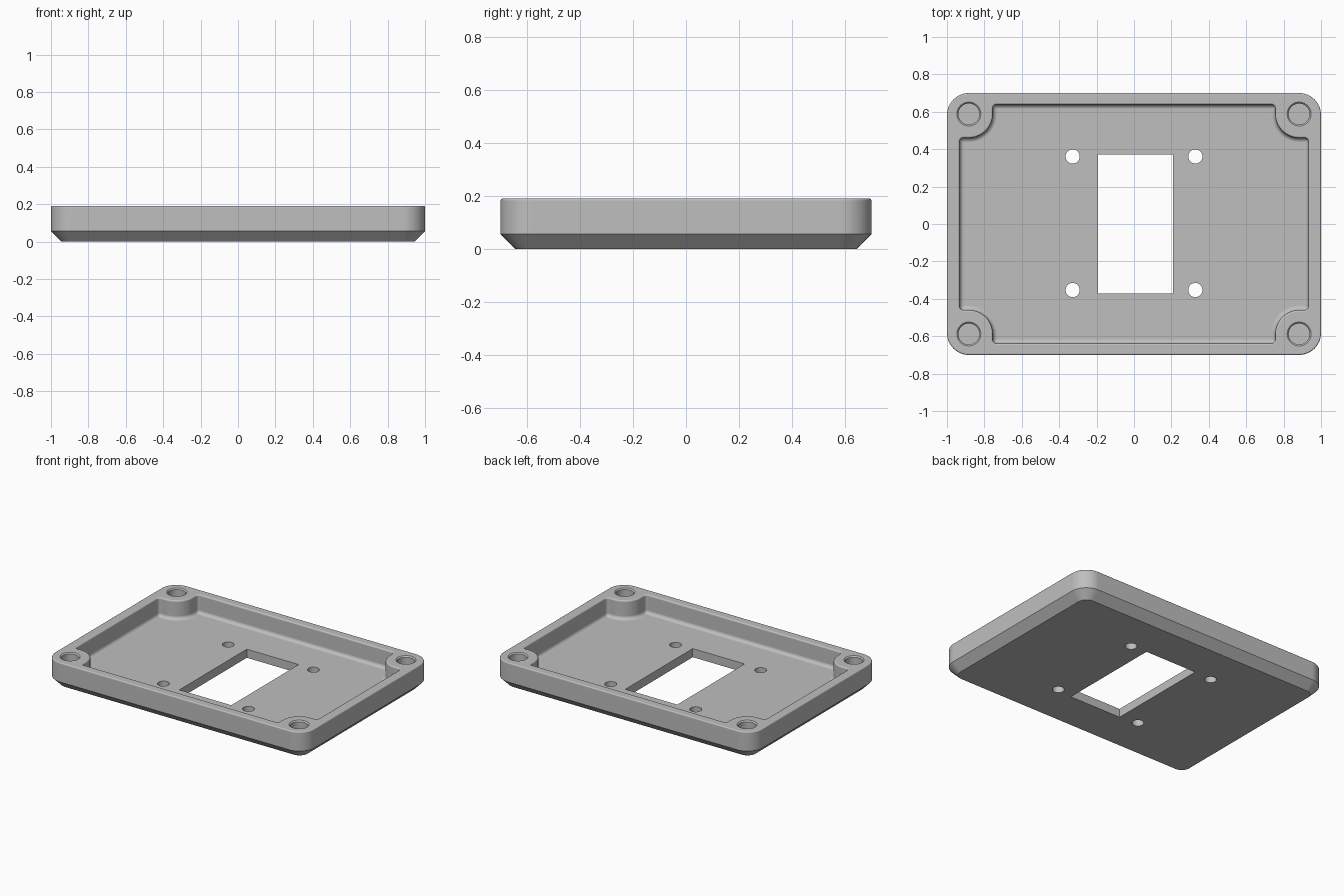
import bpy
import bmesh
from math import cos, sin, pi, radians

default = bpy.data.objects.get("Cube")
if default:
    bpy.data.objects.remove(default, do_unlink=True)

# Main dimensions
HALF_X, HALF_Y, HEIGHT, FLOOR = 1.0, 0.7, 0.19, 0.06
CORNER_R, CHAMFER = 0.118, 0.056
BOSS_X, BOSS_Y, BOSS_R = 0.883, 0.588, 0.118
CAV_X, CAV_Y = 0.942, 0.648
QUARTERS = [(1, 1), (-1, 1), (-1, -1), (1, -1)]

grey = bpy.data.materials.new("light_grey")
grey.use_nodes = True
colour = (0.52, 0.52, 0.52, 1)
grey.diffuse_color = colour
grey.node_tree.nodes["Principled BSDF"].inputs["Base Color"].default_value = colour


def arc(cx, cy, r, start, end, steps):
    angles = [radians(start + (end - start) * i / steps) for i in range(steps + 1)]
    return [(cx + r * cos(a), cy + r * sin(a)) for a in angles]


def four_way(quarter):
    """Mirror one quarter of an outline into a closed loop."""
    loop = []
    for sx, sy in QUARTERS:
        pts = quarter if sx * sy > 0 else quarter[::-1]
        loop += [(sx * x, sy * y) for x, y in pts]
    return loop


def outer_outline(inset):
    r = CORNER_R - inset
    return four_way(arc(HALF_X - CORNER_R, HALF_Y - CORNER_R, r, 0, 90, 14))


def cavity_outline(inset):
    """Rectangle whose corners are notched around the screw bosses."""
    w, h, rad = CAV_X - inset, CAV_Y - inset, BOSS_R + inset
    r = max(0.03 - inset, 0.004)
    return four_way(arc(w - r, BOSS_Y - rad - r, r, 0, 90, 5)
                    + arc(BOSS_X, BOSS_Y, rad, 270, 180, 16)
                    + arc(BOSS_X - rad - r, h - r, r, 0, 90, 5))


def circle(cx, cy, r, n=40):
    return arc(cx, cy, r, 0, 360, n)[:-1]


def loft(bm, sections):
    """Skin (outline, z) sections from bottom to top and cap both ends."""
    rings = [[bm.verts.new((x, y, z)) for x, y in pts] for pts, z in sections]
    for low, high in zip(rings, rings[1:]):
        for i in range(len(low)):
            j = (i + 1) % len(low)
            bm.faces.new((low[i], low[j], high[j], high[i]))
    bm.faces.new(rings[0][::-1])
    bm.faces.new(rings[-1])


def make_object(name, solids):
    bm = bmesh.new()
    for sections in solids:
        loft(bm, sections)
    bmesh.ops.recalc_face_normals(bm, faces=bm.faces)
    mesh = bpy.data.meshes.new(name)
    bm.to_mesh(mesh)
    bm.free()
    mesh.materials.append(grey)
    obj = bpy.data.objects.new(name, mesh)
    bpy.context.collection.objects.link(obj)
    return obj


# Outer body: chamfered underside and lightly rounded top edge
ROUND = 0.008
body = [(outer_outline(CHAMFER), 0), (outer_outline(0), CHAMFER)]
for i in range(5):
    a = pi / 2 * i / 4
    body.append((outer_outline(ROUND * (1 - cos(a))), HEIGHT - ROUND * (1 - sin(a))))
lid = make_object("enclosure_lid", [body])

# Cavity: filleted floor edge, straight wall, rounded rim
FILLET, RIM = 0.024, 0.01
cavity = []
for i in range(7):
    a = pi / 2 * i / 6
    cavity.append((cavity_outline(RIM + FILLET * (1 - sin(a))), FLOOR + FILLET * (1 - cos(a))))
for i in range(5):
    a = pi / 2 * i / 4
    cavity.append((cavity_outline(RIM * cos(a)), HEIGHT - RIM * (1 - sin(a))))
cavity.append((cavity_outline(0), HEIGHT + 0.1))

# Blind screw pockets in the corner bosses
pockets = []
for sx, sy in QUARTERS:
    x, y = sx * BOSS_X, sy * BOSS_Y
    pockets.append([(circle(x, y, r), z) for r, z in
                    ((0.056, 0.07), (0.056, 0.182), (0.064, HEIGHT), (0.064, 0.3))])

# Window and its four mounting holes
window = [(-0.192, -0.371), (0.208, -0.371), (0.208, 0.371), (-0.192, 0.371)]
openings = [[(window, -0.1), (window, 0.15)]]
for sx, sy in QUARTERS:
    hole = circle(sx * 0.328, sy * 0.357 + 0.004, 0.038, 32)
    openings.append([(hole, -0.1), (hole, 0.15)])

# Cut everything out of the body
cutters = [make_object("cavity_cutter", [cavity]),
           make_object("pocket_cutter", pockets),
           make_object("opening_cutter", openings)]
for cutter in cutters:
    cutter.hide_render = True
    mod = lid.modifiers.new(cutter.name, "BOOLEAN")
    mod.operation = "DIFFERENCE"
    mod.solver = "EXACT"
    mod.object = cutter

bpy.context.view_layer.objects.active = lid
bpy.ops.object.select_all(action="DESELECT")
lid.select_set(True)
for cutter in cutters:
    bpy.ops.object.modifier_apply(modifier=cutter.name)
for cutter in cutters:
    bpy.data.objects.remove(cutter, do_unlink=True)

# Smooth the fillets while keeping flat areas flat
bpy.ops.object.shade_smooth_by_angle(angle=radians(30))
normals = lid.modifiers.new("flat_areas", "WEIGHTED_NORMAL")
normals.keep_sharp = True
